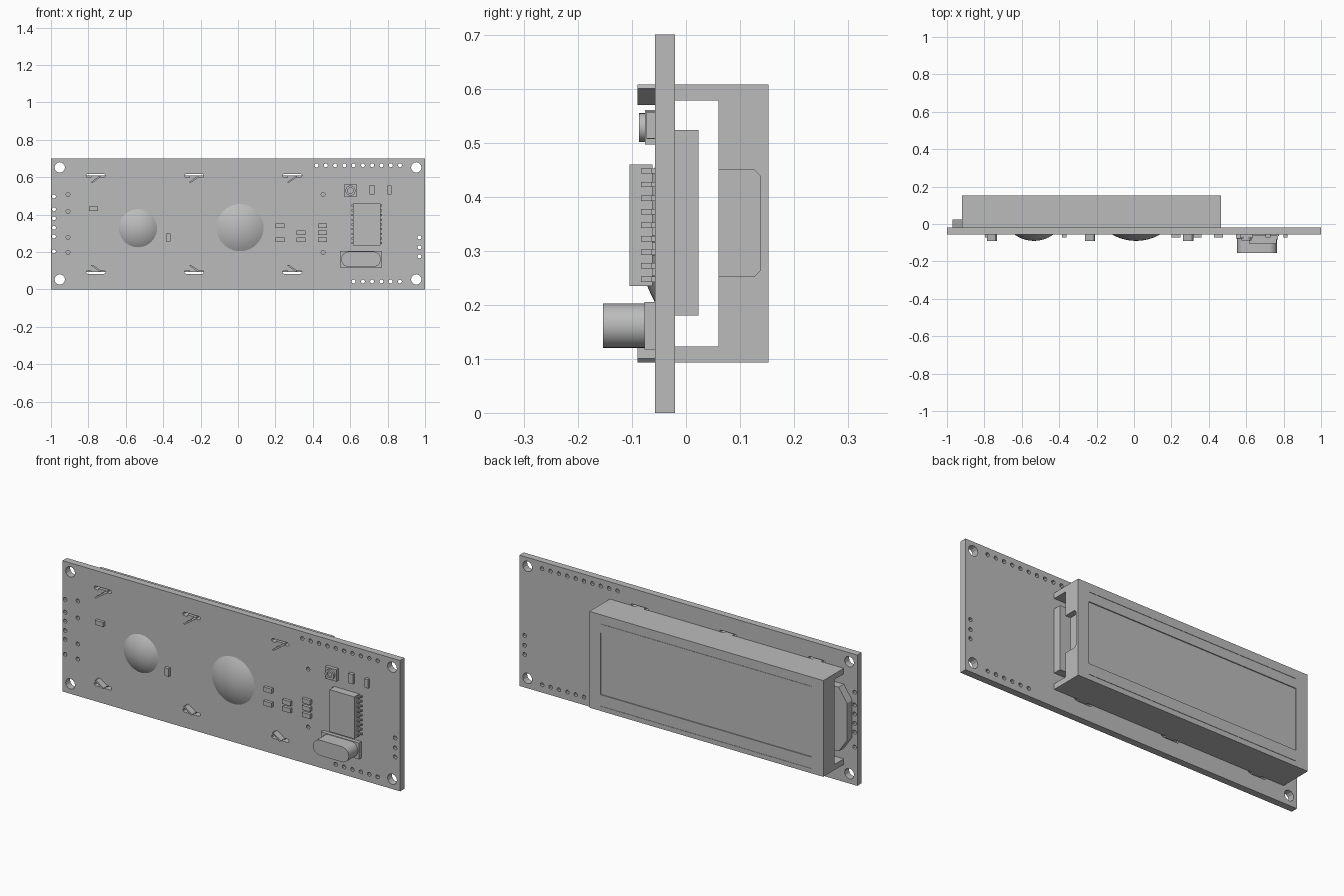
import bpy, bmesh, math
from mathutils import Matrix, Vector

if "Cube" in bpy.data.objects:
    bpy.data.objects.remove(bpy.data.objects["Cube"], do_unlink=True)

grey = bpy.data.materials.new("plain grey")
grey.use_nodes = True
COLOUR = (0.5, 0.5, 0.5, 1)
grey.diffuse_color = COLOUR
grey.node_tree.nodes["Principled BSDF"].inputs["Base Color"].default_value = COLOUR

FACE, BACK = -0.057, -0.02      # component side and display side of the board


def box(bm, x0, x1, y0, y1, z0, z1):
    size = Matrix.Diagonal((x1 - x0, y1 - y0, z1 - z0, 1))
    mid = Matrix.Translation(((x0 + x1) / 2, (y0 + y1) / 2, (z0 + z1) / 2))
    bmesh.ops.create_cube(bm, size=1, matrix=mid @ size)


def disc(bm, x, z, r, y0, y1, sides=12):
    m = Matrix.Translation((x, (y0 + y1) / 2, z)) @ Matrix.Rotation(math.pi / 2, 4, 'X')
    bmesh.ops.create_cone(bm, cap_ends=True, segments=sides, radius1=r, radius2=r,
                          depth=abs(y1 - y0), matrix=m)


def prism(bm, points, offset):
    face = bm.faces.new([bm.verts.new(p) for p in points])
    out = bmesh.ops.extrude_face_region(bm, geom=[face])["geom"]
    bmesh.ops.translate(bm, vec=Vector(offset),
                        verts=[v for v in out if isinstance(v, bmesh.types.BMVert)])


def stadium(bm, x0, x1, z0, z1, y0, y1, steps=8):
    r, zc = (z1 - z0) / 2, (z0 + z1) / 2
    pts = []
    for cx, start in ((x1 - r, -math.pi / 2), (x0 + r, math.pi / 2)):
        for i in range(steps + 1):
            a = start + math.pi * i / steps
            pts.append((cx + r * math.cos(a), y0, zc + r * math.sin(a)))
    prism(bm, pts, (0, y1 - y0, 0))


def finish(bm, name, smooth=False):
    bmesh.ops.recalc_face_normals(bm, faces=bm.faces)
    mesh = bpy.data.meshes.new(name)
    bm.to_mesh(mesh)
    bm.free()
    mesh.materials.append(grey)
    ob = bpy.data.objects.new(name, mesh)
    bpy.context.scene.collection.objects.link(ob)
    if smooth:
        bpy.ops.object.select_all(action='DESELECT')
        bpy.context.view_layer.objects.active = ob
        ob.select_set(True)
        bpy.ops.object.shade_smooth_by_angle(angle=math.radians(35))
    return ob


def cut(ob, bm):
    cutter = finish(bm, ob.name + "_cutter")
    cutter.hide_render = True
    mod = ob.modifiers.new("cut", 'BOOLEAN')
    mod.operation, mod.solver, mod.object = 'DIFFERENCE', 'EXACT', cutter
    bpy.context.view_layer.objects.active = ob
    bpy.ops.object.modifier_apply(modifier=mod.name)
    bpy.data.objects.remove(cutter, do_unlink=True)


# Circuit board with mounting holes, pin holes and tab slots
bm = bmesh.new()
box(bm, -1, 1, FACE, BACK, 0, 0.7)
board = finish(bm, "circuit_board")

TABS = (-0.76, -0.235, 0.29)
bm = bmesh.new()
for x in (-0.953, 0.953):
    for z in (0.053, 0.652):
        disc(bm, x, z, 0.028, -0.1, 0.02, 12)
pins = [(0.42 + 0.0496 * i, 0.663) for i in range(10)]
pins += [(0.618 + 0.0496 * i, 0.042) for i in range(6)]
pins += [(0.97, z) for z in (0.176, 0.225, 0.278)]
pins += [(-0.984, z) for z in (0.203, 0.283, 0.33, 0.38, 0.428, 0.497)]
pins += [(-0.909, z) for z in (0.198, 0.278, 0.417, 0.508)]
pins += [(0.455, z) for z in (0.198, 0.508)]
for x, z in pins:
    disc(bm, x, z, 0.011, -0.1, 0.02, 8)
for x in TABS:
    for z in (0.092, 0.608):
        stadium(bm, x - 0.052, x + 0.052, z - 0.009, z + 0.009, -0.1, 0.02, 4)
cut(board, bm)

# Display frame: channel profile with a recessed window and an end notch
X0, X1 = -0.92, 0.465
profile = [(BACK, 0.093), (0.153, 0.093), (0.153, 0.608), (BACK, 0.608),
           (BACK, 0.578), (0.06, 0.578), (0.06, 0.123), (BACK, 0.123)]
bm = bmesh.new()
prism(bm, [(X0, y, z) for y, z in profile], (X1 - X0, 0, 0))
frame = finish(bm, "display_frame")
bm = bmesh.new()
box(bm, -0.85, 0.4, 0.148, 0.2, 0.18, 0.51)
for z in (0.12, 0.56):
    box(bm, -0.85, 0.4, 0.151, 0.2, z - 0.002, z + 0.002)
notch = [(0.05, 0.252), (0.126, 0.252), (0.137, 0.263),
         (0.137, 0.439), (0.126, 0.45), (0.05, 0.45)]
prism(bm, [(X1 - 0.03, y, z) for y, z in notch], (0.1, 0, 0))
cut(frame, bm)

# Backlight slab with a tapered end
bm = bmesh.new()
outline = [(X1, 0.18), (X1, 0.523), (X0, 0.523), (-0.97, 0.45), (-0.97, 0.252), (X0, 0.18)]
prism(bm, [(x, BACK, z) for x, z in outline], (0, 0.043, 0))
finish(bm, "backlight")

# Twisted frame tabs, mirrored top to bottom
bm = bmesh.new()
for x in TABS:
    for side in (1, -1):
        def mz(h):
            return 0.3505 + side * h
        box(bm, x - 0.025, x + 0.025, FACE, BACK, *sorted((mz(0.248), mz(0.2575))))
        arm = [(x - 0.027, 0.222), (x - 0.018, 0.219), (x + 0.027, 0.25), (x + 0.02, 0.2575)]
        prism(bm, [(px, FACE + 0.001, mz(h)) for px, h in arm], (0, -0.034, 0))
finish(bm, "frame_tabs")

# Domed chip covers: shallow spherical caps
for name, x, z, r in (("small_dome", -0.535, 0.327, 0.102), ("large_dome", 0.011, 0.33, 0.126)):
    height, rings, sides = 0.033, 8, 40
    ball = (r * r + height * height) / (2 * height)
    sweep = math.asin(r / ball)
    bm = bmesh.new()
    arc = [bm.verts.new((x + ball * math.sin(sweep * i / rings),
                         FACE - height + ball * (1 - math.cos(sweep * i / rings)), z))
           for i in range(rings + 1)]
    edges = [bm.edges.new(pair) for pair in zip(arc, arc[1:])]
    bmesh.ops.spin(bm, geom=arc + edges, cent=(x, 0, z), axis=(0, 1, 0),
                   angle=2 * math.pi, steps=sides, use_merge=True)
    bmesh.ops.remove_doubles(bm, verts=bm.verts, dist=0.0001)
    ob = finish(bm, name, smooth=True)

# Small surface parts: flat ones lie along x, upright ones along z
bm = bmesh.new()
flat = [(-0.773, 0.43), (0.225, 0.34), (0.225, 0.265), (0.337, 0.303), (0.337, 0.265)]
flat += [(0.453, z) for z in (0.34, 0.303, 0.265)]
upright = [(-0.372, 0.277, 0.012, 0.022), (0.717, 0.533, 0.014, 0.026), (0.81, 0.532, 0.01, 0.024)]
for x, z, w, h in [(x, z, 0.024, 0.012) for x, z in flat] + upright:
    box(bm, x - w, x + w, -0.073, FACE, z - h, z + h)
finish(bm, "surface_parts")

# Trimmer with a round dial
bm = bmesh.new()
box(bm, 0.568, 0.635, -0.076, FACE, 0.497, 0.56)
trimmer = finish(bm, "trimmer_body")
bm = bmesh.new()
disc(bm, 0.601, 0.528, 0.027, -0.087, -0.07, 20)
dial = finish(bm, "trimmer_dial", smooth=True)
bm = bmesh.new()
disc(bm, 0.601, 0.528, 0.015, -0.1, -0.078, 12)
cut(dial, bm)

# Driver chip and its legs
bm = bmesh.new()
box(bm, 0.615, 0.762, -0.105, -0.062, 0.235, 0.46)
finish(bm, "chip_body")
bm = bmesh.new()
for i in range(9):
    z = 0.2475 + 0.025 * i
    for edge, out in ((0.615, -1), (0.762, 1)):
        box(bm, *sorted((edge, edge + out * 0.008)), -0.083, FACE, z - 0.005, z + 0.005)
        box(bm, *sorted((edge, edge + out * 0.014)), -0.064, FACE, z - 0.005, z + 0.005)
finish(bm, "chip_legs")

# Crystal can on its base
bm = bmesh.new()
box(bm, 0.545, 0.77, -0.077, FACE, 0.117, 0.205)
finish(bm, "crystal_base")
bm = bmesh.new()
stadium(bm, 0.552, 0.764, 0.12, 0.202, -0.076, -0.154, 12)
finish(bm, "crystal_can", smooth=True)
